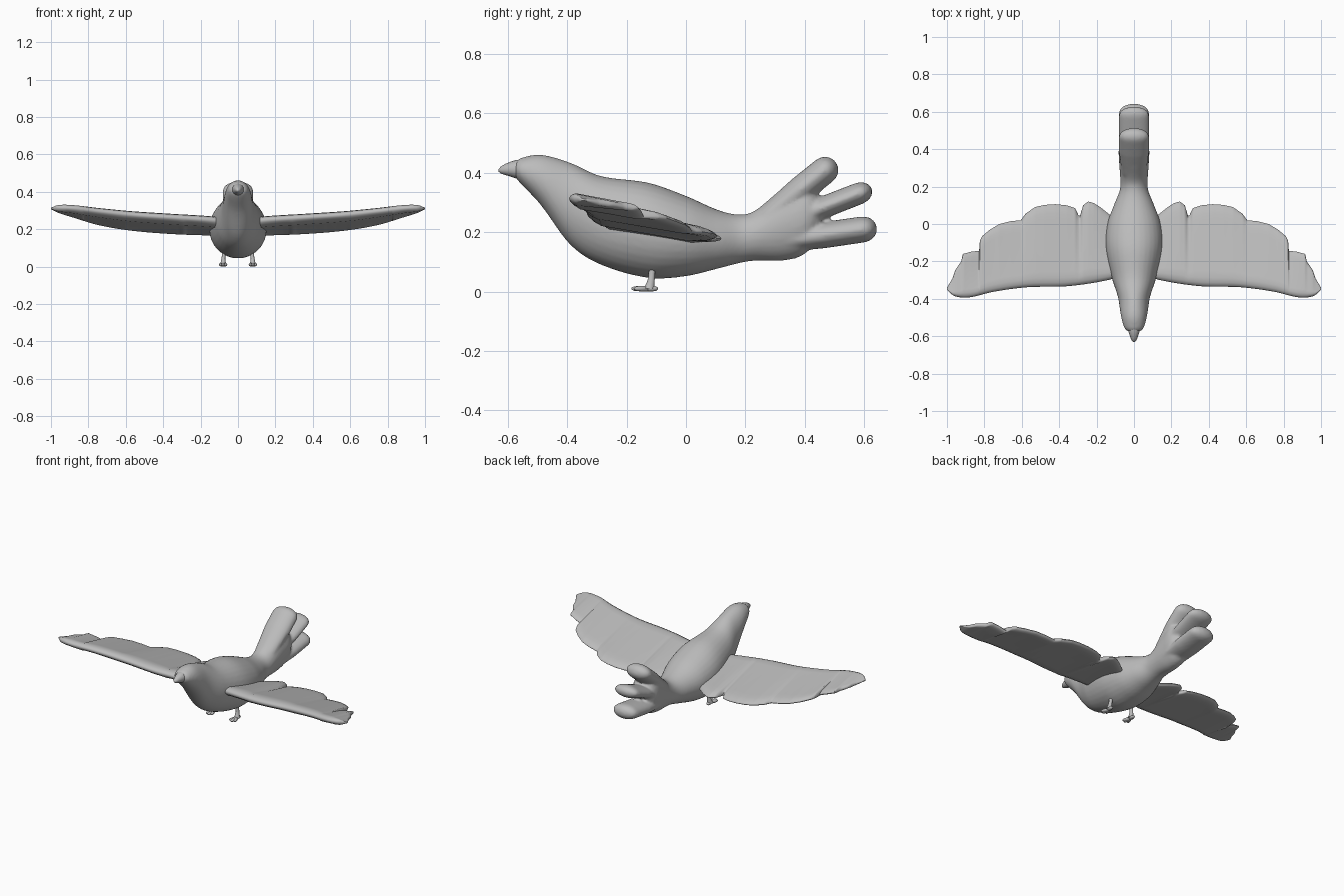
import bpy, bmesh, math
from mathutils import Vector

if "Cube" in bpy.data.objects:
    bpy.data.objects.remove(bpy.data.objects["Cube"])

grey = bpy.data.materials.new("soft grey")
grey.diffuse_color = (0.5, 0.5, 0.5, 1)
grey.use_nodes = True
grey.node_tree.nodes["Principled BSDF"].inputs["Base Color"].default_value = grey.diffuse_color


def lerp(table, t):
    """Smooth Catmull-Rom lookup in rows of (t, values...)."""
    n = len(table)
    i = max(k for k in range(n - 1) if table[k][0] <= t or k == 0)
    a, b = table[i], table[i + 1]
    p, q = table[max(i - 1, 0)], table[min(i + 2, n - 1)]
    h = b[0] - a[0]
    u = (t - a[0]) / h
    out = []
    for c in range(1, len(a)):
        m0 = (b[c] - p[c]) / (b[0] - p[0]) * h
        m1 = (q[c] - a[c]) / (q[0] - a[0]) * h
        out.append((2*u**3 - 3*u*u + 1) * a[c] + (u**3 - 2*u*u + u) * m0
                   + (3*u*u - 2*u**3) * b[c] + (u**3 - u*u) * m1)
    return out


def loft(bm, rings):
    """Skin a list of closed point rings and cap both ends."""
    loops = [[bm.verts.new(p) for p in r] for r in rings]
    n = len(loops[0])
    for a, b in zip(loops, loops[1:]):
        for i in range(n):
            bm.faces.new((a[i], a[(i + 1) % n], b[(i + 1) % n], b[i]))
    bm.faces.new(loops[0][::-1])
    bm.faces.new(loops[-1])


def ring(center, side, up, a, b, n=24):
    c = Vector(center)
    return [c + side * (a * math.cos(2*math.pi*i/n)) + up * (b * math.sin(2*math.pi*i/n))
            for i in range(n)]


def finish(name, bm, angle=60):
    bmesh.ops.recalc_face_normals(bm, faces=bm.faces)
    me = bpy.data.meshes.new(name)
    bm.to_mesh(me)
    bm.free()
    ob = bpy.data.objects.new(name, me)
    bpy.context.collection.objects.link(ob)
    me.materials.append(grey)
    bpy.ops.object.select_all(action='DESELECT')
    ob.select_set(True)
    bpy.context.view_layer.objects.active = ob
    bpy.ops.object.shade_smooth_by_angle(angle=math.radians(angle))
    return ob


X, Y, Z = Vector((1, 0, 0)), Vector((0, 1, 0)), Vector((0, 0, 1))

# Body: y, bottom, top, half width
body = [(-0.575, .385, .437, .034), (-0.555, .362, .450, .052), (-0.49, .293, .461, .070),
        (-0.39, .158, .434, .086), (-0.29, .092, .390, .118), (-0.125, .046, .366, .152),
        (0.0, .052, .322, .143), (0.11, .078, .274, .104), (0.18, .096, .259, .076),
        (0.23, .104, .271, .073), (0.34, .106, .358, .080), (0.41, .135, .375, .080),
        (0.455, .215, .31, .055)]
bm = bmesh.new()
rings = []
for i in range(61):
    y = body[0][0] + (body[-1][0] - body[0][0]) * i / 60
    lo, hi, w = lerp(body, y)
    rings.append(ring((0, y, (lo + hi) / 2), X, Z, w, (hi - lo) / 2, 32))
loft(bm, rings)

# Tail feathers: fan of three rounded lobes, root and tip in (y, z), half height
for (y0, z0), (y1, z1), r in [((.27, .25), (.503, .437), .046),
                              ((.30, .22), (.625, .347), .037),
                              ((.28, .163), (.642, .216), .044)]:
    a, b = Vector((0, y0, z0)), Vector((0, y1, z1))
    d = (b - a).normalized()
    up = X.cross(d)
    length = (b - a).length
    rings = []
    for i in range(25):
        t = math.sin(math.pi / 2 * i / 24)
        end = max(0.0, (t * length - (length - .055)) / .055)
        k = max(.05, (1 - min(end, 1) ** 2.5) ** .5)
        grow = .8 + .2 * min(1, t * 2)
        rings.append(ring(a + d * (t * length), X, up, .081 * grow * max(k, .15), r * k * grow))
    loft(bm, rings)
bird = finish("body_and_tail", bm)
rem = bird.modifiers.new("blend", 'REMESH')
rem.mode = 'VOXEL'
rem.voxel_size = 0.008
rem.use_smooth_shade = True
sm = bird.modifiers.new("soften", 'SMOOTH')
sm.factor = .5
sm.iterations = 5

# Beak: short tapered cone drooping at the tip
bm = bmesh.new()
loft(bm, [ring((0, y, z), X, Z, r, r, 16) for y, z, r in
          [(-.55, .412, .033), (-.572, .412, .031), (-.59, .412, .025),
           (-.61, .411, .018), (-.624, .409, .011), (-.631, .408, .004)]])
finish("beak", bm)

# Wing tables over x: leading y, leading z, trailing z, half thickness
lead = [(.05, -.27, .235, .168, .028), (.14, -.30, .248, .174, .030), (.35, -.332, .262, .182, .030),
        (.57, -.338, .277, .200, .029), (.75, -.362, .296, .230, .026),
        (.88, -.392, .311, .270, .023), (.96, -.385, .314, .295, .018), (1.0, -.352, .311, .309, .004)]
# Scalloped trailing edge: x, y
trail = [(.05, .0), (.13, .05), (.18, .09), (.215, .112), (.245, .12), (.272, .10), (.288, .045),
         (.296, .045), (.315, .085), (.36, .10), (.42, .106), (.48, .102), (.53, .09), (.58, .055),
         (.605, .02), (.66, .015), (.72, .0), (.77, -.03), (.812, -.065), (.824, -.09),
         (.828, -.143), (.87, -.148), (.915, -.16), (.924, -.20), (.955, -.245),
         (.97, -.29), (1.0, -.34)]


def trail_y(x):
    for (xa, ya), (xb, yb) in zip(trail, trail[1:]):
        if x <= xb + 1e-9:
            return ya + (yb - ya) * (x - xa) / (xb - xa)
    return trail[-1][1]


stations = sorted({round(.05 + .95 * i / 70, 4) for i in range(71)} | {p[0] for p in trail})
M = 14
for side, s in (("left", -1), ("right", 1)):
    bm = bmesh.new()
    rings = []
    for x in stations:
        yl, zl, zt, th = lerp(lead, x)
        yt = trail_y(x)
        upper, lower = [], []
        for j in range(M + 1):
            u = (1 - math.cos(math.pi * j / M)) / 2
            # rounded front, thinner rounded back
            h = th * min(1, (u / .1)) ** .5 * (1 - .5 * u) * min(1, (1 - u) / .08) ** .5
            y, z = yl + (yt - yl) * u, zl + (zt - zl) * u
            upper.append(Vector((s * x, y, z + h)))
            lower.append(Vector((s * x, y, z - h)))
        rings.append(upper + lower[-2:0:-1])
    loft(bm, rings)
    finish(side + "_wing", bm)

# Legs and feet
for side, s in (("left", -1), ("right", 1)):
    bm = bmesh.new()
    loft(bm, [ring((s * x, y, z), X, Y, r, r * 1.1, 12) for x, y, z, r in
              [(.072, -.112, .11, .012), (.075, -.114, .07, .010), (.078, -.116, .045, .010),
               (.079, -.120, .025, .013), (.08, -.126, .010, .018)]])
    finish(side + "_leg", bm)
    bm = bmesh.new()
    # three short toes and a heel merged into a flat pad
    for ang, length, w in [(-90, .056, .011), (-112, .05, .010), (-68, .05, .010), (90, .034, .012)]:
        d = Vector((math.cos(math.radians(ang)), math.sin(math.radians(ang)), 0))
        across = Vector((-d.y, d.x, 0))
        base = Vector((s * .08, -.128, .010))
        loft(bm, [ring(base + d * (length * t), across, Z, w * k, .0095 * k, 10)
                  for t, k in [(-.15, .5), (0, 1), (.5, 1), (.8, .85), (.95, .5), (1, .15)]])
    finish(side + "_foot", bm)
